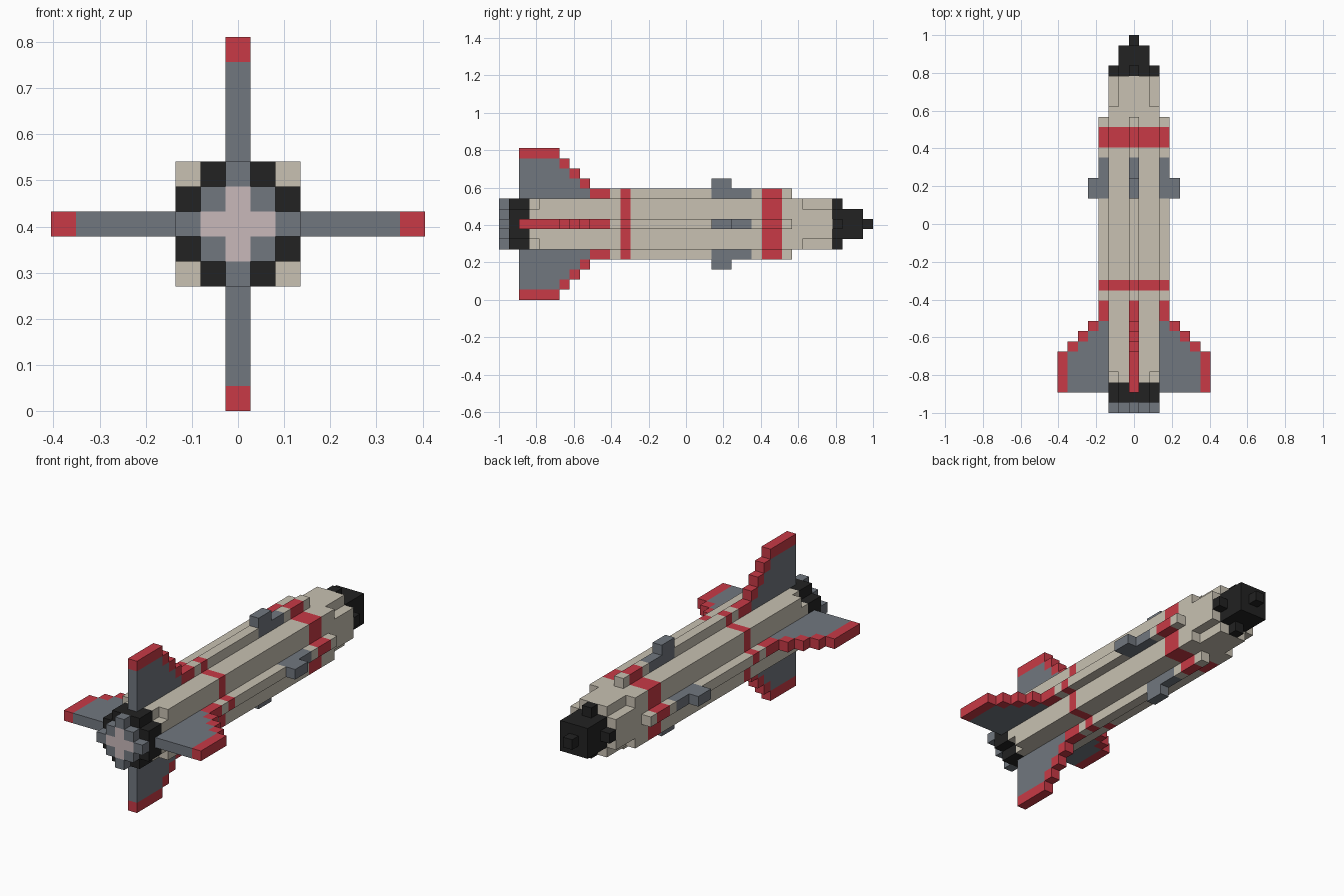
import bpy, bmesh
from mathutils import Vector

if "Cube" in bpy.data.objects:
    bpy.data.objects.remove(bpy.data.objects["Cube"])

V = 2 / 37          # voxel edge: the model is 15 x 37 x 15 voxels


def srgb(r, g, b):
    lin = lambda c: c / 12.92 if c <= 0.04045 else ((c + 0.055) / 1.055) ** 2.4
    return tuple(lin(c / 255) for c in (r, g, b)) + (1.0,)


COLOURS = {"cream": srgb(200, 193, 178), "grey": srgb(113, 119, 127), "red": srgb(200, 58, 70),
           "black": srgb(34, 34, 34), "pale_pink": srgb(200, 184, 186)}
MATS = {}
for name, col in COLOURS.items():
    MATS[name] = bpy.data.materials.new(name)
    MATS[name].diffuse_color = col
NAMES = list(COLOURS)

parts = {}          # part name -> {(x, y, z): colour}


def layer(part, ys, test, colour):
    """Fill cross-section cells where test(|x|, |z|) holds; colour may depend on (x, y, z)."""
    cells = parts.setdefault(part, {})
    for y in ys:
        for x in range(-2, 3):
            for z in range(-2, 3):
                if test(abs(x), abs(z)):
                    cells[x, y, z] = colour(abs(x), y, abs(z)) if callable(colour) else colour


full = lambda x, z: True
no_corner = lambda x, z: x + z < 4
cross = lambda x, z: max(x, z) < 2 or min(x, z) == 0
BANDS = (12, 26, 27)
paint = lambda x, y, z: "red" if y in BANDS else "cream"

# Engine: nozzle with glowing centre, dark collar
layer("nozzle", [0], cross, lambda x, y, z: "pale_pink" if x + z < 2 else "grey")
layer("collar", [1, 2], no_corner, "black")
# Fuselage with red bands and stepped ends
layer("fuselage", [3, 30, 31, 32], no_corner, paint)
layer("fuselage", range(4, 30), full, paint)
# Nose cone
layer("nose", [33], cross, "black")
layer("nose", [34, 35], lambda x, z: max(x, z) < 2, "black")
layer("nose", [36], lambda x, z: x + z == 0, "black")

# Four-fold tail fins, ridges and small forward fins
for side, (dx, dz) in {"right": (1, 0), "top": (0, 1), "left": (-1, 0), "bottom": (0, -1)}.items():
    fin, ridge, canard = ({} for _ in range(3))
    for r in range(3, 8):
        end = 12 - r if r > 3 else 10          # stepped leading edge
        for y in range(2, end + 1):
            red = r == 7 or y == end or (r == 3 and y == 9)
            fin[dx * r, y, dz * r] = "red" if red else "grey"
    for y in range(11, 29):
        if 21 <= y <= 24:
            canard[dx * 3, y, dz * 3] = "grey"
        else:
            ridge[dx * 3, y, dz * 3] = paint(0, y, 0)
    for y in (21, 22):
        canard[dx * 4, y, dz * 4] = "grey"
    parts[side + "_tail_fin"] = fin
    parts[side + "_ridge"] = ridge
    parts[side + "_forward_fin"] = canard

# Build only the outer skin of each part and merge flat areas
occupied = set().union(*parts.values())
DIRS = [Vector(s * (i == a) for i in range(3)) for a in range(3) for s in (1, -1)]
for part, cells in parts.items():
    bm = bmesh.new()
    for cell, colour in cells.items():
        centre = Vector((cell[0], cell[1] - 18, cell[2] + 7.5))
        for d in DIRS:
            if tuple(int(c + n) for c, n in zip(cell, d)) in occupied:
                continue
            u = Vector((d.y, d.z, d.x))
            w = d.cross(u)
            corners = [(centre + (d + u * a + w * b) / 2) * V
                       for a, b in ((-1, -1), (1, -1), (1, 1), (-1, 1))]
            f = bm.faces.new([bm.verts.new(c) for c in corners])
            f.material_index = NAMES.index(colour)
    bmesh.ops.remove_doubles(bm, verts=bm.verts, dist=V * 0.01)
    bmesh.ops.dissolve_limit(bm, angle_limit=0.01, verts=bm.verts, edges=bm.edges,
                             delimit={"MATERIAL"})
    me = bpy.data.meshes.new(part)
    bm.to_mesh(me)
    bm.free()
    for n in NAMES:
        me.materials.append(MATS[n])
    bpy.context.collection.objects.link(bpy.data.objects.new(part, me))

for m in bpy.data.materials:
    if m.users and not m.is_grease_pencil:
        m.use_nodes = True
        m.node_tree.nodes["Principled BSDF"].inputs["Base Color"].default_value = m.diffuse_color
